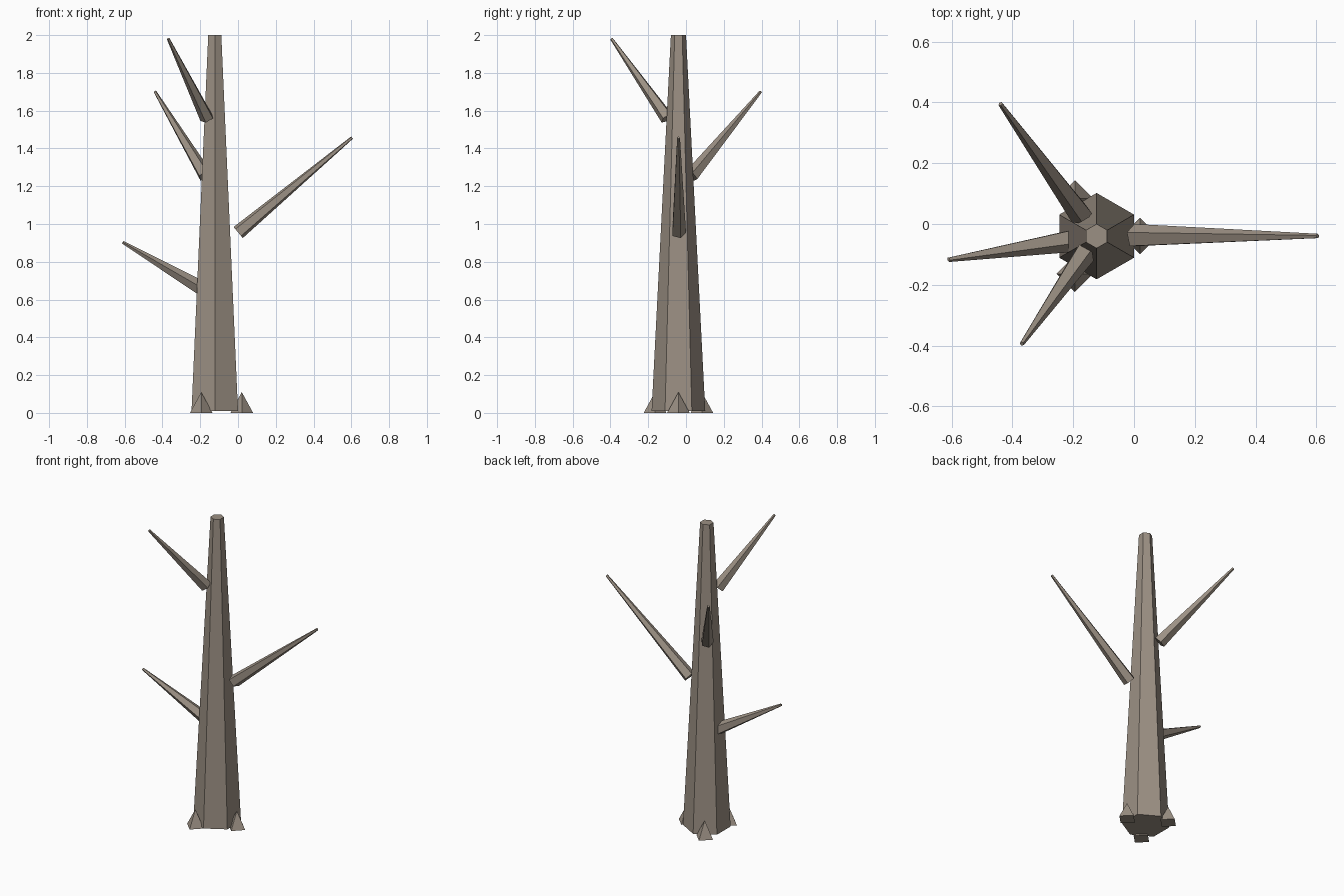
import bpy
from math import radians, sin, cos
from mathutils import Vector

if "Cube" in bpy.data.objects:
    bpy.data.objects.remove(bpy.data.objects["Cube"])

CX, CY = -0.123, -0.04  # trunk axis

bark = bpy.data.materials.new("bark")
bark.diffuse_color = (0.33, 0.28, 0.23, 1)
bark.use_nodes = True
bark.node_tree.nodes["Principled BSDF"].inputs["Base Color"].default_value = bark.diffuse_color


def cone(name, sides, r1, r2, depth, loc, rot=(0, 0, 0)):
    """Flat-shaded tapered prism centred on loc."""
    bpy.ops.mesh.primitive_cone_add(vertices=sides, radius1=r1, radius2=r2,
                                    depth=depth, location=loc, rotation=rot)
    ob = bpy.context.object
    ob.name = name
    ob.data.materials.append(bark)
    return ob


# Trunk: six-sided taper
cone("trunk", 6, 0.142, 0.04, 1.99, (CX, CY, 1.005))

# Roots: three small square pyramids around the foot
for i in range(3):
    a = radians(120 * i)
    cone(f"root_{i + 1}", 4, 0.06, 0, 0.11,
         (CX + 0.143 * cos(a), CY + 0.143 * sin(a), 0.055))

# Branches: azimuth, elevation, base distance from axis, base height, length, base radius
branches = [
    (189, 30, 0.077, 0.663, 0.48, 0.040),
    (0, 39.8, 0.124, 0.955, 0.785, 0.040),
    (126, 44.5, 0.085, 1.255, 0.635, 0.039),
    (235.2, 49.5, 0.072, 1.56, 0.553, 0.038),
]
for i, (az, el, dist, z, length, r) in enumerate(branches):
    a, e = radians(az), radians(el)
    base = Vector((CX + dist * cos(a), CY + dist * sin(a), z))
    axis = Vector((cos(e) * cos(a), cos(e) * sin(a), sin(e)))
    cone(f"branch_{i + 1}", 5, r, 0.008, length,
         base + axis * length / 2, (0, radians(90) - e, a))
